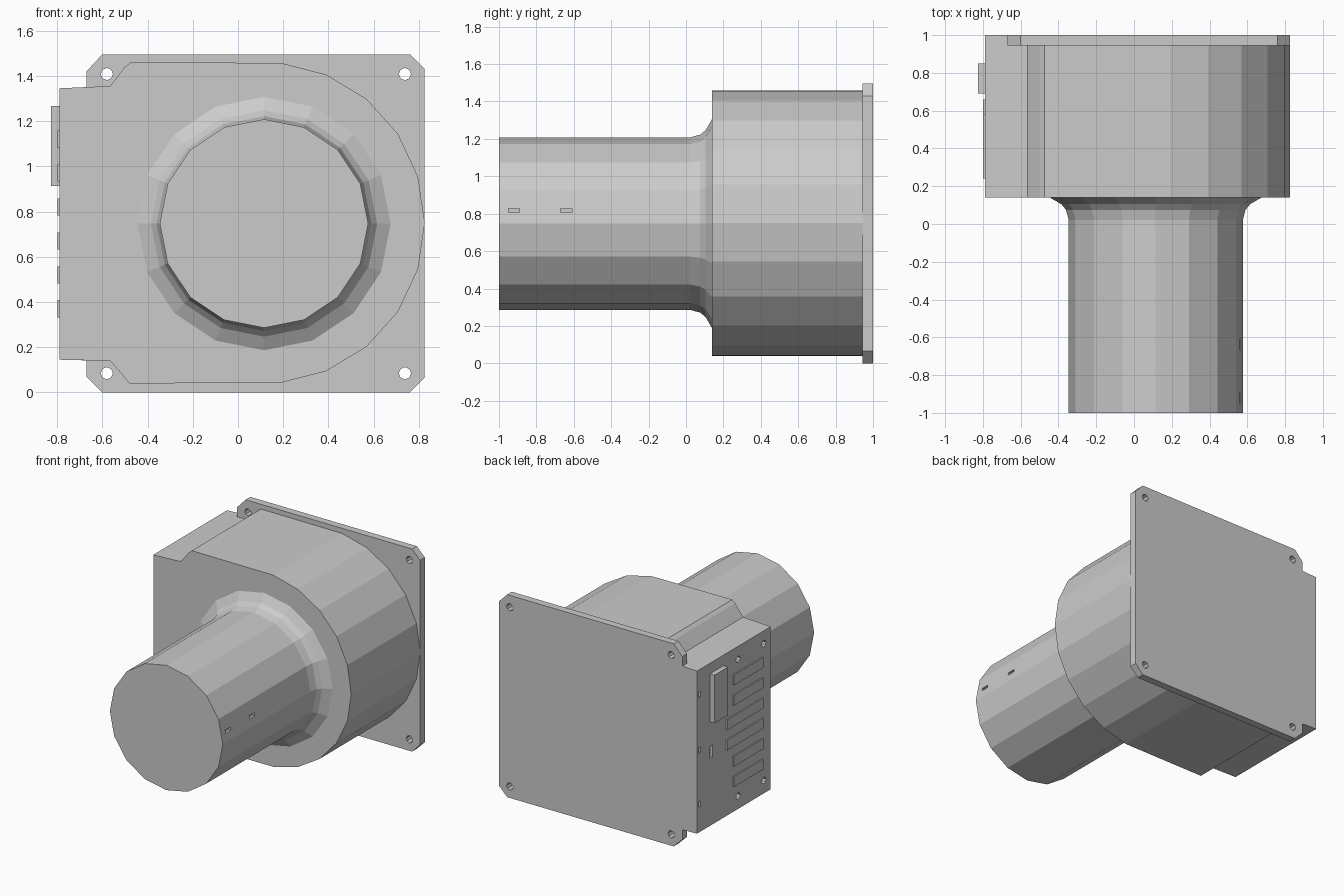
import bpy, bmesh, math
from mathutils import Matrix, Vector

if "Cube" in bpy.data.objects:
    bpy.data.objects.remove(bpy.data.objects["Cube"])

grey = bpy.data.materials.new("light_grey")
grey.diffuse_color = (0.6, 0.6, 0.6, 1)
grey.use_nodes = True
grey.node_tree.nodes["Principled BSDF"].inputs["Base Color"].default_value = grey.diffuse_color

CX, CZ = 0.115, 0.747      # axis of the barrel


def finish(name, bm):
    bmesh.ops.recalc_face_normals(bm, faces=bm.faces)
    me = bpy.data.meshes.new(name)
    bm.to_mesh(me)
    bm.free()
    ob = bpy.data.objects.new(name, me)
    bpy.context.collection.objects.link(ob)
    me.materials.append(grey)
    return ob


def prism(name, outline, y0, y1):
    """Extrude an xz outline along y."""
    bm = bmesh.new()
    f = bm.faces.new([bm.verts.new((x, y0, z)) for x, z in outline])
    r = bmesh.ops.extrude_face_region(bm, geom=[f])
    verts = [v for v in r["geom"] if isinstance(v, bmesh.types.BMVert)]
    bmesh.ops.translate(bm, verts=verts, vec=(0, y1 - y0, 0))
    return finish(name, bm)


def add_box(bm, x, y, z):
    """Box given as (min, max) along each axis."""
    size = Vector([b - a for a, b in (x, y, z)])
    mid = Vector([(a + b) / 2 for a, b in (x, y, z)])
    bmesh.ops.create_cube(bm, size=1, matrix=Matrix.Translation(mid) @ Matrix.Diagonal(size).to_4x4())


def add_rod(bm, centre, r, depth, axis):
    rot = Matrix.Rotation(math.pi / 2, 4, axis)
    bmesh.ops.create_cone(bm, cap_ends=True, segments=8, radius1=r, radius2=r,
                          depth=depth, matrix=Matrix.Translation(centre) @ rot)


def cut(ob, bm):
    """Subtract the cutter mesh and discard it."""
    cutter = finish("cutter", bm)
    cutter.hide_render = True
    mod = ob.modifiers.new("cut", "BOOLEAN")
    mod.operation, mod.solver, mod.object = "DIFFERENCE", "EXACT", cutter
    bpy.context.view_layer.objects.active = ob
    bpy.ops.object.modifier_apply(modifier=mod.name)
    bpy.data.objects.remove(cutter)


# Housing: stepped connector side on the left, round on the right
outline = [(-0.79, 0.145), (-0.79, 1.345), (-0.565, 1.355), (-0.5, 1.44), (-0.475, 1.46)]
for i in range(11):
    a = math.radians(84 - 16.8 * i)
    outline.append((CX + 0.711 * math.cos(a), 0.75 + 0.711 * math.sin(a)))
outline += [(-0.48, 0.04), (-0.53, 0.1), (-0.565, 0.14)]
housing = prism("housing", outline, 0.14, 0.945)

# Screw holes and a small socket in the connector side
bm = bmesh.new()
for y in (0.22, 0.52):
    for z in (0.24, 1.25):
        add_rod(bm, (-0.79, y, z), 0.024, 0.06, "Y")
add_box(bm, (-0.81, -0.77), (0.82, 0.85), (0.64, 0.73))
cut(housing, bm)

# Mounting plate with chamfered corners and a tab behind the connector side
plate = prism("mounting_plate", [
    (-0.6, 0), (0.76, 0), (0.825, 0.065), (0.825, 1.43), (0.76, 1.495), (-0.6, 1.495),
    (-0.67, 1.42), (-0.67, 1.35), (-0.79, 1.345), (-0.79, 0.145), (-0.67, 0.142), (-0.67, 0.07)],
    0.945, 1.0)
bm = bmesh.new()
for x in (-0.58, 0.738):
    for z in (0.085, 1.408):
        add_rod(bm, (x, 0.97, z), 0.027, 0.2, "X")
for z in (0.35, 0.75, 1.16):
    add_box(bm, (-0.81, -0.775), (0.96, 0.985), (z - 0.02, z + 0.02))
cut(plate, bm)

# Lens barrel with a flared foot
bm = bmesh.new()
SIDES = 16
rings = []
for y, r in ((-1, 0.461), (0.02, 0.461), (0.075, 0.475), (0.105, 0.5), (0.14, 0.56)):
    rings.append([bm.verts.new((CX + r * math.sin(k * math.tau / SIDES), y,
                                CZ + r * math.cos(k * math.tau / SIDES))) for k in range(SIDES)])
for a, b in zip(rings, rings[1:]):
    for k in range(SIDES):
        n = (k + 1) % SIDES
        bm.faces.new((a[k], a[n], b[n], b[k]))
bm.faces.new(rings[0])
bm.faces.new(rings[-1])
barrel = finish("lens_barrel", bm)

# Index notches on the barrel side
bm = bmesh.new()
for y in (-0.95, -0.67):
    add_box(bm, (0.545, 0.6), (y, y + 0.06), (0.806, 0.828))
cut(barrel, bm)

# Connector strips on the side panel
bm = bmesh.new()
for i in range(6):
    z = 0.37 + 0.15 * i
    back = 0.66 if i in (2, 3) else 0.58
    add_box(bm, (-0.799, -0.785), (0.24, back), (z - 0.038, z + 0.038))
finish("connector_strips", bm)

# Raised socket block
bm = bmesh.new()
add_box(bm, (-0.827, -0.78), (0.69, 0.85), (0.912, 1.267))
finish("socket_block", bm)
